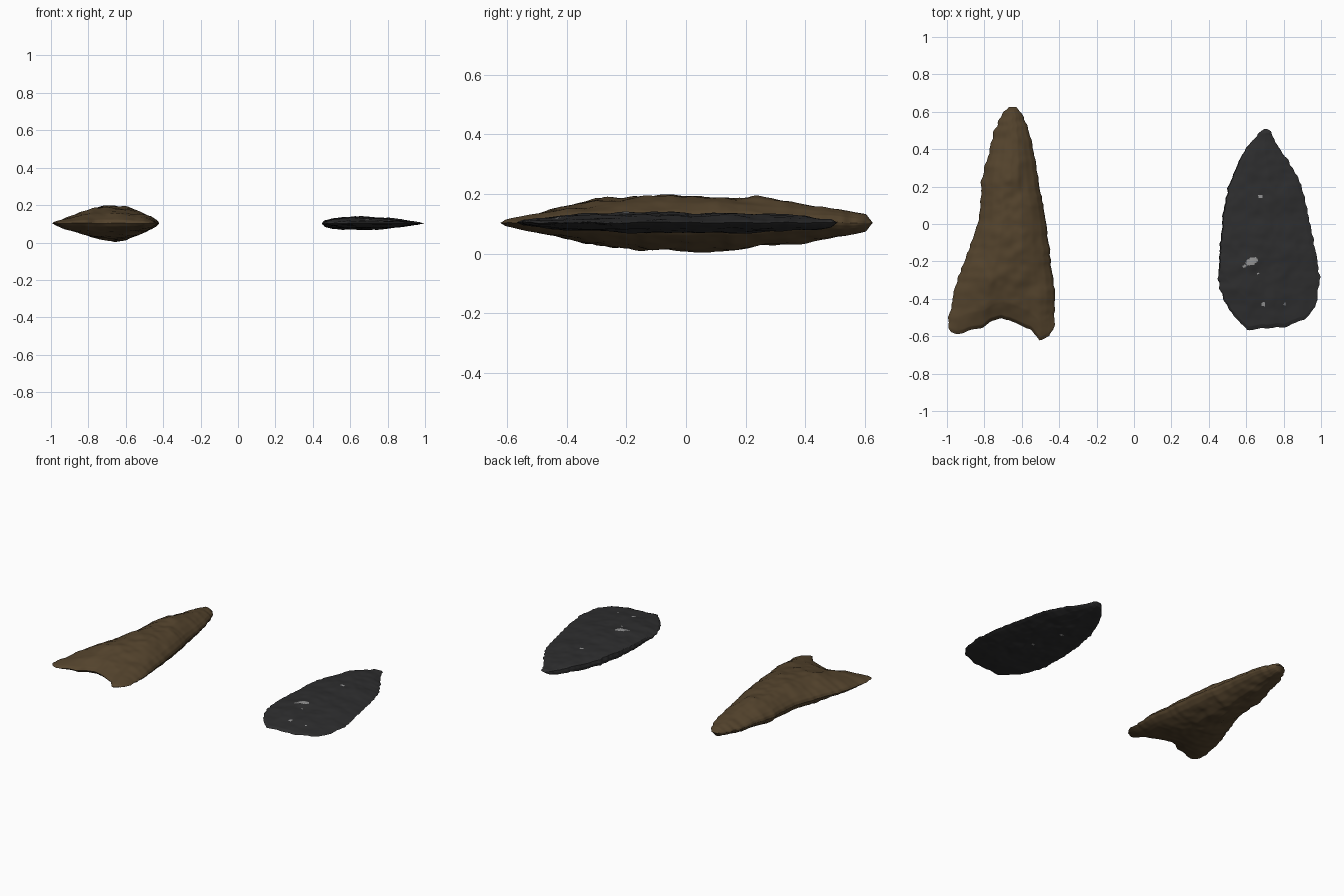
import bpy, bmesh, math
from mathutils import Vector, noise

if "Cube" in bpy.data.objects:
    bpy.data.objects.remove(bpy.data.objects["Cube"])

MID = 0.103  # height of the cutting edge


def material(name, rgb):
    m = bpy.data.materials.new(name)
    m.diffuse_color = (*rgb, 1)
    m.use_nodes = True
    m.node_tree.nodes["Principled BSDF"].inputs["Base Color"].default_value = m.diffuse_color
    return m


def lerp(table, t):
    """Piecewise-linear lookup in a sorted (key, value) table."""
    if t <= table[0][0]:
        return table[0][1]
    for (a, p), (b, q) in zip(table, table[1:]):
        if t <= b:
            return p + (q - p) * (t - a) / (b - a)
    return table[-1][1]


def flake(x, y, seed, size):
    return noise.noise(Vector((x / size, y / size, seed * 7.3)))


def stone_point(name, left, right, base, tip, across, along, half, chip, seed, mats, nu=70, nv=120):
    """Two knapped faces spanned between a left edge, a right edge, a base curve and a tip."""
    bm = bmesh.new()
    for side in (1, -1):
        rows = []
        for j in range(nv + 1):
            v = (1 - math.cos(math.pi * j / nv)) / 2
            row = []
            for i in range(nu + 1):
                u = (1 - math.cos(math.pi * i / nu)) / 2
                b = lerp(base, u)
                y = b + (tip - b) * v
                # serrated edges
                l = lerp(left, y) + 0.008 * flake(0, y, seed, 0.03)
                r = lerp(right, y) + 0.008 * flake(3, y, seed, 0.03)
                x = l + (r - l) * u
                y += 0.006 * flake(x, 5, seed, 0.03) * (1 - v)
                # lens thickness with shallow flake scars
                t = lerp(across, u) * lerp(along, v)
                scar = chip * (flake(x, y, seed + side, 0.12) + 0.6 * flake(x, y, seed + side, 0.045))
                z = MID + side * t * (half + scar)
                z += 0.005 * flake(x, y, seed + 9, 0.1)  # wavy edge
                row.append(bm.verts.new((x, y, z)))
            rows.append(row)
        for p, q in zip(rows, rows[1:]):
            for i in range(nu):
                f = (p[i], p[i + 1], q[i + 1], q[i])
                bm.faces.new(f if side > 0 else f[::-1])
    bmesh.ops.remove_doubles(bm, verts=bm.verts, dist=0.0004)
    me = bpy.data.meshes.new(name)
    bm.to_mesh(me)
    bm.free()
    ob = bpy.data.objects.new(name, me)
    bpy.context.collection.objects.link(ob)
    for m in mats:
        me.materials.append(m)
    bpy.context.view_layer.objects.active = ob
    ob.select_set(True)
    bpy.ops.object.shade_smooth_by_angle(angle=math.radians(40))
    ob.select_set(False)
    return ob


brown = material("brown flint", (0.089, 0.057, 0.026))
black = material("black obsidian", (0.027, 0.027, 0.028))
grey = material("pale grey fleck", (0.3, 0.3, 0.3))

# Brown notched point
stone_point(
    "brown_notched_point",
    left=[(-.55, -.995), (-.5, -.99), (-.35, -.96), (-.23, -.92), (-.07, -.857), (.03, -.825),
          (.24, -.815), (.37, -.78), (.505, -.745), (.6, -.70), (.63, -.665)],
    right=[(-.52, -.425), (-.35, -.425), (-.2, -.445), (0, -.47), (.185, -.5), (.4, -.54),
           (.495, -.56), (.595, -.6), (.63, -.635)],
    base=[(0, -.545), (.03, -.575), (.09, -.59), (.19, -.57), (.32, -.56), (.4, -.52), (.5, -.505),
          (.64, -.53), (.77, -.565), (.86, -.62), (.95, -.6), (1, -.54)],
    tip=.626,
    across=[(0, 0), (.02, .2), (.08, .42), (.2, .7), (.35, .93), (.5, 1), (.65, .95), (.8, .72),
            (.92, .45), (.98, .2), (1, 0)],
    along=[(0, 0), (.015, .2), (.08, .52), (.2, .82), (.35, .98), (.5, 1), (.65, .92), (.8, .68),
           (.92, .44), (.98, .3), (1, 0)],
    half=.094, chip=.012, seed=1, mats=[brown])

# Black leaf-shaped point with one blunt edge
leaf = stone_point(
    "black_leaf_point",
    left=[(-.3, .448), (-.16, .457), (.025, .473), (.185, .5), (.32, .553), (.4, .595),
          (.48, .66), (.507, .695)],
    right=[(-.27, .993), (-.055, .953), (.08, .927), (.21, .895), (.33, .83), (.436, .756),
           (.495, .73), (.507, .715)],
    base=[(0, -.3), (.05, -.4), (.15, -.49), (.29, -.566), (.43, -.56), (.66, -.55), (.85, -.51),
          (.96, -.445), (1, -.3)],
    tip=.507,
    across=[(0, 0), (.01, .65), (.1, .9), (.3, 1), (.55, 1), (.8, .65), (.95, .25), (1, 0)],
    along=[(0, 0), (.02, .3), (.15, .75), (.35, 1), (.7, .98), (.9, .72), (.98, .45), (1, 0)],
    half=.031, chip=.006, seed=4, mats=[black, grey], nu=130, nv=200)

# Pale flecks: (x, y, long radius, short radius, tilt, side)
flecks = [(.63, -.2, .034, .019, .4, 1), (.592, -.225, .016, .006, .4, 1), (.675, .148, .013, .01, 0, 1),
          (.692, -.43, .012, .011, 0, 1), (.663, -.265, .008, .007, 0, 1), (.807, -.43, .006, .008, 0, 1),
          (.72, -.1, .011, .01, 0, -1), (.66, .1, .013, .009, 0, -1)]
for p in leaf.data.polygons:
    for x, y, a, b, tilt, side in flecks:
        dx, dy = p.center.x - x, p.center.y - y
        s = (dx * math.cos(tilt) + dy * math.sin(tilt)) / a
        t = (dy * math.cos(tilt) - dx * math.sin(tilt)) / b
        if p.normal.z * side > 0 and s * s + t * t < 1:
            p.material_index = 1
